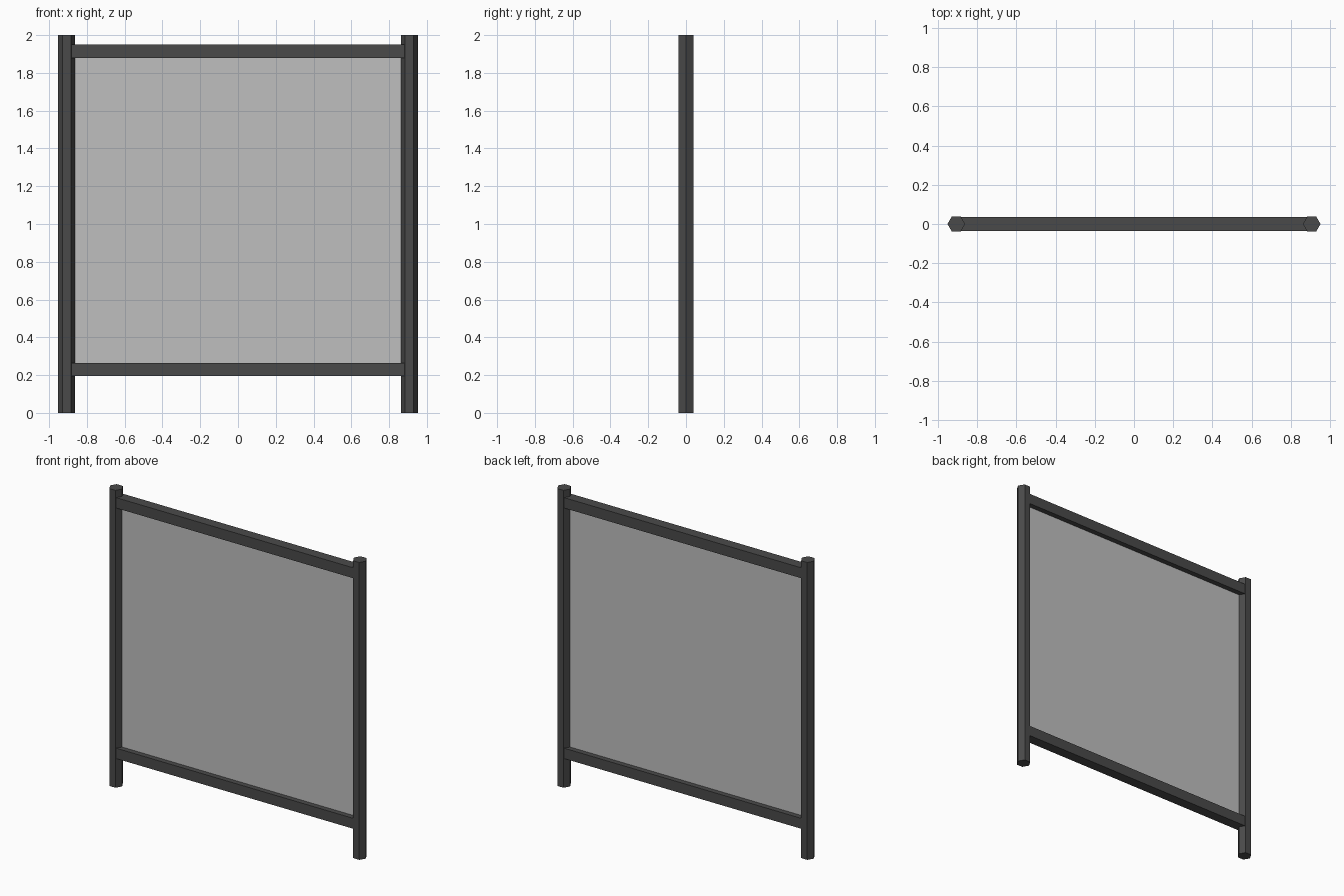
import bpy
import math

if "Cube" in bpy.data.objects:
    bpy.data.objects.remove(bpy.data.objects["Cube"])


def material(name, rgba):
    m = bpy.data.materials.new(name)
    m.diffuse_color = rgba
    m.use_nodes = True
    m.node_tree.nodes["Principled BSDF"].inputs["Base Color"].default_value = m.diffuse_color
    return m


dark_metal = material("dark_grey_metal", (0.068, 0.068, 0.068, 1.0))
screen_grey = material("translucent_grey_screen", (0.52, 0.52, 0.52, 0.8))

POST_X = 0.907      # post centre
POST_R = 0.045      # hexagon corner radius
RAIL = 0.07         # square rail thickness


def finish(name, mat):
    obj = bpy.context.object
    obj.name = obj.data.name = name
    bpy.ops.object.transform_apply(location=False, rotation=True, scale=True)
    obj.data.materials.append(mat)
    return obj


# Hexagonal posts, corners pointing along x
for side, x in (("left", -POST_X), ("right", POST_X)):
    bpy.ops.mesh.primitive_cylinder_add(vertices=6, radius=POST_R, depth=2.0,
                                        location=(x, 0, 1.0),
                                        rotation=(0, 0, math.pi / 6))
    finish(side + "_post", dark_metal)

# Square rails running between the post centres
for name, z in (("bottom_rail", 0.23), ("top_rail", 1.915)):
    bpy.ops.mesh.primitive_cube_add(size=1, location=(0, 0, z))
    bpy.context.object.scale = (2 * POST_X, RAIL, RAIL)
    finish(name, dark_metal)

# Thin see-through screen, tucked into the frame
bpy.ops.mesh.primitive_plane_add(size=1, location=(0, 0, (0.23 + 1.915) / 2),
                                 rotation=(math.pi / 2, 0, 0))
bpy.context.object.scale = (2 * POST_X - 0.04, 1.915 - 0.23, 1)
finish("screen_panel", screen_grey)
